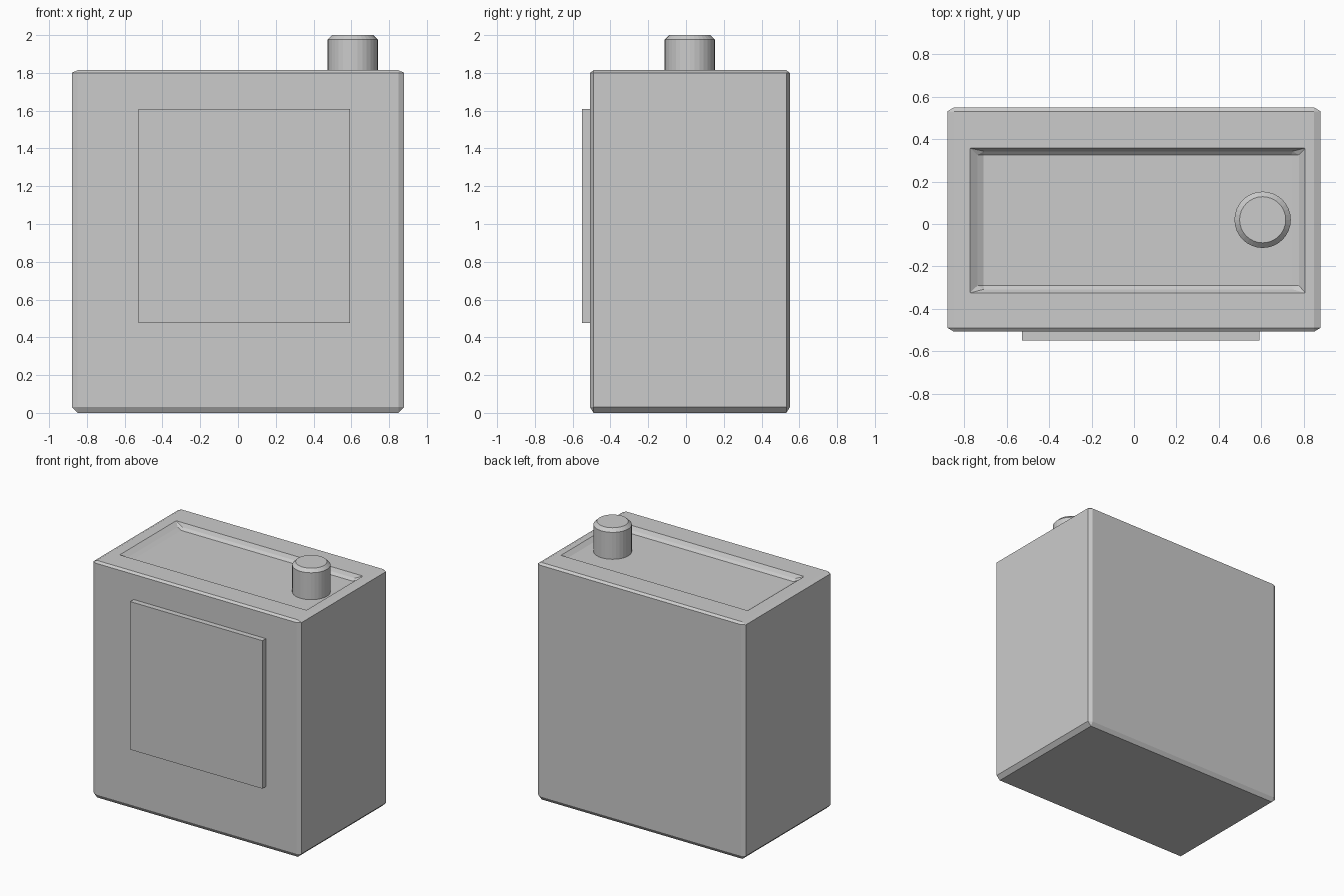
import bpy, bmesh

if "Cube" in bpy.data.objects:
    bpy.data.objects.remove(bpy.data.objects["Cube"])


def finish(bm, name):
    bmesh.ops.remove_doubles(bm, verts=bm.verts, dist=1e-5)
    bmesh.ops.recalc_face_normals(bm, faces=bm.faces)
    mesh = bpy.data.meshes.new(name)
    bm.to_mesh(mesh)
    bm.free()
    obj = bpy.data.objects.new(name, mesh)
    bpy.context.collection.objects.link(obj)
    return obj


def ring(bm, x0, x1, y0, y1, z, cx=0.0, cy=0.0):
    """Rectangle with corners cut by cx, cy (zero keeps them square)."""
    pts = [(x0 + cx, y0), (x1 - cx, y0), (x1, y0 + cy), (x1, y1 - cy),
           (x1 - cx, y1), (x0 + cx, y1), (x0, y1 - cy), (x0, y0 + cy)]
    return [bm.verts.new((x, y, z)) for x, y in pts]


def loft(name, sections):
    bm = bmesh.new()
    rings = [ring(bm, *s) for s in sections]
    for a, b in zip(rings, rings[1:]):
        for i in range(8):
            j = (i + 1) % 8
            bm.faces.new((a[i], a[j], b[j], b[i]))
    bm.faces.new(rings[0][::-1])
    bm.faces.new(rings[-1])
    return finish(bm, name)


# Chamfered case with a stepped recess in its top
loft("case", [
    (-0.85, 0.85, -0.49, 0.531, 0.0),
    (-0.88, 0.88, -0.508, 0.55, 0.03, 0.03, 0.018),
    (-0.88, 0.88, -0.508, 0.55, 1.80, 0.03, 0.018),
    (-0.85, 0.85, -0.49, 0.531, 1.814),
    (-0.774, 0.808, -0.325, 0.358, 1.814),
    (-0.738, 0.778, -0.308, 0.343, 1.787, 0.03, 0.018),
    (-0.71, 0.743, -0.29, 0.325, 1.77),
])

# Raised square panel on the front
loft("front_panel", [
    (-0.528, 0.592, -0.55, -0.49, 0.475),
    (-0.528, 0.592, -0.55, -0.49, 1.608),
])

# Round knob with a chamfered top edge
bm = bmesh.new()
bmesh.ops.create_cone(bm, cap_ends=True, segments=32, radius1=0.133,
                      radius2=0.133, depth=0.24)
top = [e for e in bm.edges if all(v.co.z > 0 for v in e.verts)]
bmesh.ops.bevel(bm, geom=top, offset=0.024, offset_type='OFFSET',
                segments=1, affect='EDGES')
knob = finish(bm, "knob")
knob.location = (0.607, 0.02, 1.88)
